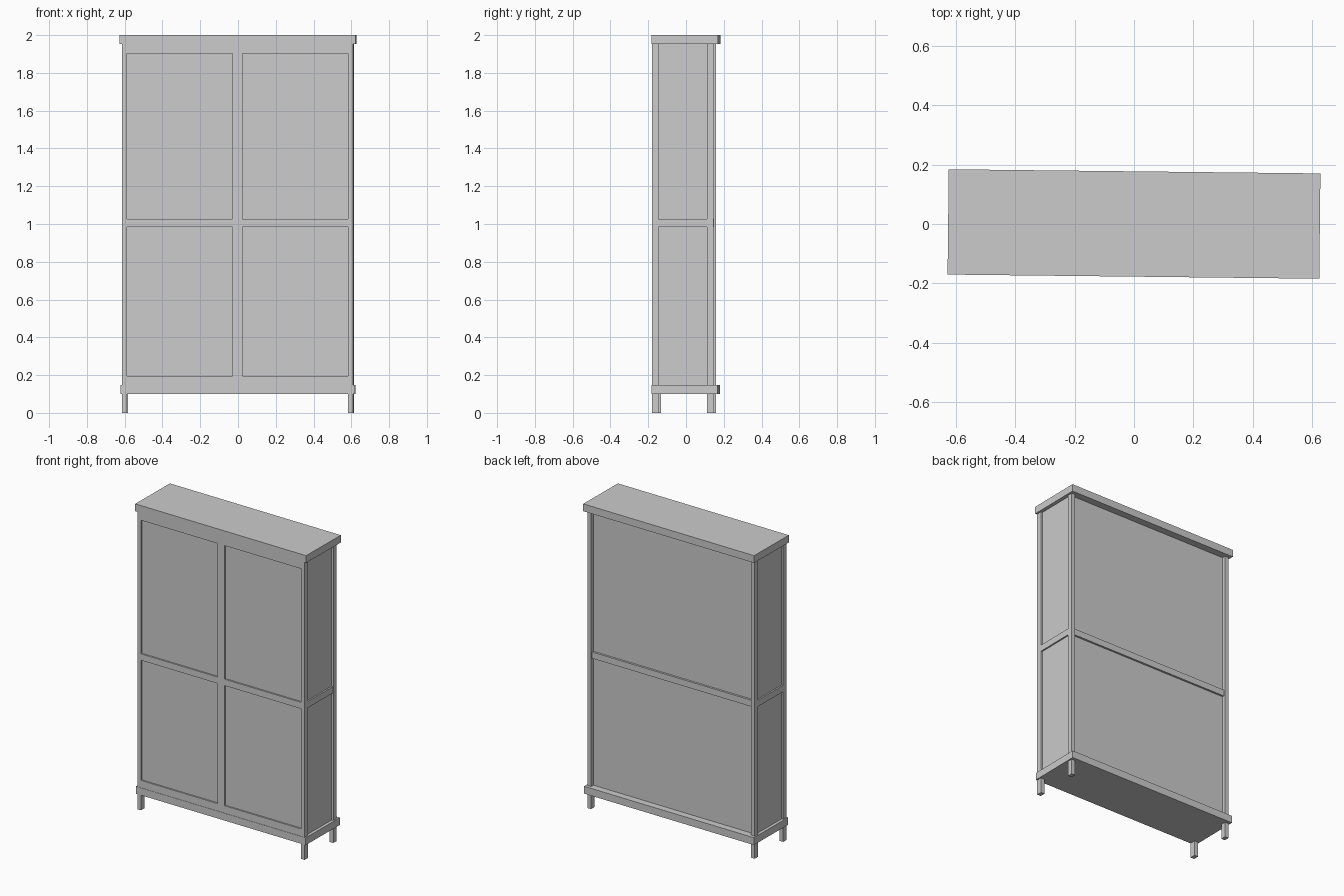
import bpy
import math
from mathutils import Matrix

if "Cube" in bpy.data.objects:
    bpy.data.objects.remove(bpy.data.objects["Cube"])

# The whole cabinet is turned very slightly about z
TURN = Matrix.Rotation(math.radians(-0.64), 4, 'Z')


def box(name, x, y, z):
    """Box from (min, max) pairs."""
    bpy.ops.mesh.primitive_cube_add(size=1)
    ob = bpy.context.object
    ob.name = name
    mid = [(a + b) / 2 for a, b in (x, y, z)]
    size = [b - a for a, b in (x, y, z)]
    ob.data.transform(Matrix.Diagonal((*size, 1)))
    ob.matrix_world = TURN @ Matrix.Translation(mid)
    return ob


def side_range(s, a, b):
    return tuple(sorted((s * a, s * b)))


XO, XI = 0.612, 0.585            # outer and inner faces of the posts
FRONT, FRONT_IN = -0.174, -0.138  # front post depth
BACK_IN, BACK = 0.118, 0.153      # back post depth
Z0, Z1 = 0.148, 1.952             # body between base and top boards
RAIL = (0.984, 1.026)             # middle rail height

# Top and base boards
box("top_board", (-0.625, 0.625), (-0.177, 0.177), (Z1, 2.0))
box("base_board", (-0.621, 0.621), (-0.176, 0.174), (0.1, Z0))

# Corner posts, short legs, side panels and side rails
for s, side in ((-1, "left"), (1, "right")):
    px = side_range(s, XI, XO)
    for name, y in (("front", (FRONT, FRONT_IN)), ("back", (BACK_IN, BACK))):
        box(f"{name}_{side}_post", px, y, (Z0, Z1))
        box(f"{name}_{side}_leg", px, y, (0, 0.1))
    box(f"{side}_panel", side_range(s, XI, 0.601), (FRONT_IN, BACK_IN), (Z0, Z1))
    box(f"{side}_middle_rail", side_range(s, 0.601, 0.611), (FRONT_IN, BACK_IN), RAIL)

# Back panel and its rail
box("back_panel", (-XI, XI), (0.112, 0.129), (Z0, Z1))
box("back_middle_rail", (-XI, XI), (0.129, 0.142), RAIL)

# Front door panels, recessed behind the frame
PANEL_Y = -0.164
for s, side in ((-1, "left"), (1, "right")):
    px = side_range(s, 0.0265, XI)
    box(f"{side}_upper_door_panel", px, (-0.15, PANEL_Y)[::-1], (RAIL[1], 1.902))
    box(f"{side}_lower_door_panel", px, (-0.15, PANEL_Y)[::-1], (0.196, RAIL[0]))
    box(f"{side}_front_middle_rail", px, (FRONT, -0.15), RAIL)

# Front frame
box("front_mullion", (-0.0265, 0.0265), (FRONT, -0.15), (0.196, 1.902))
box("front_top_rail", (-XI, XI), (FRONT, -0.15), (1.902, Z1))
box("front_bottom_rail", (-XI, XI), (FRONT, -0.15), (Z0, 0.196))
